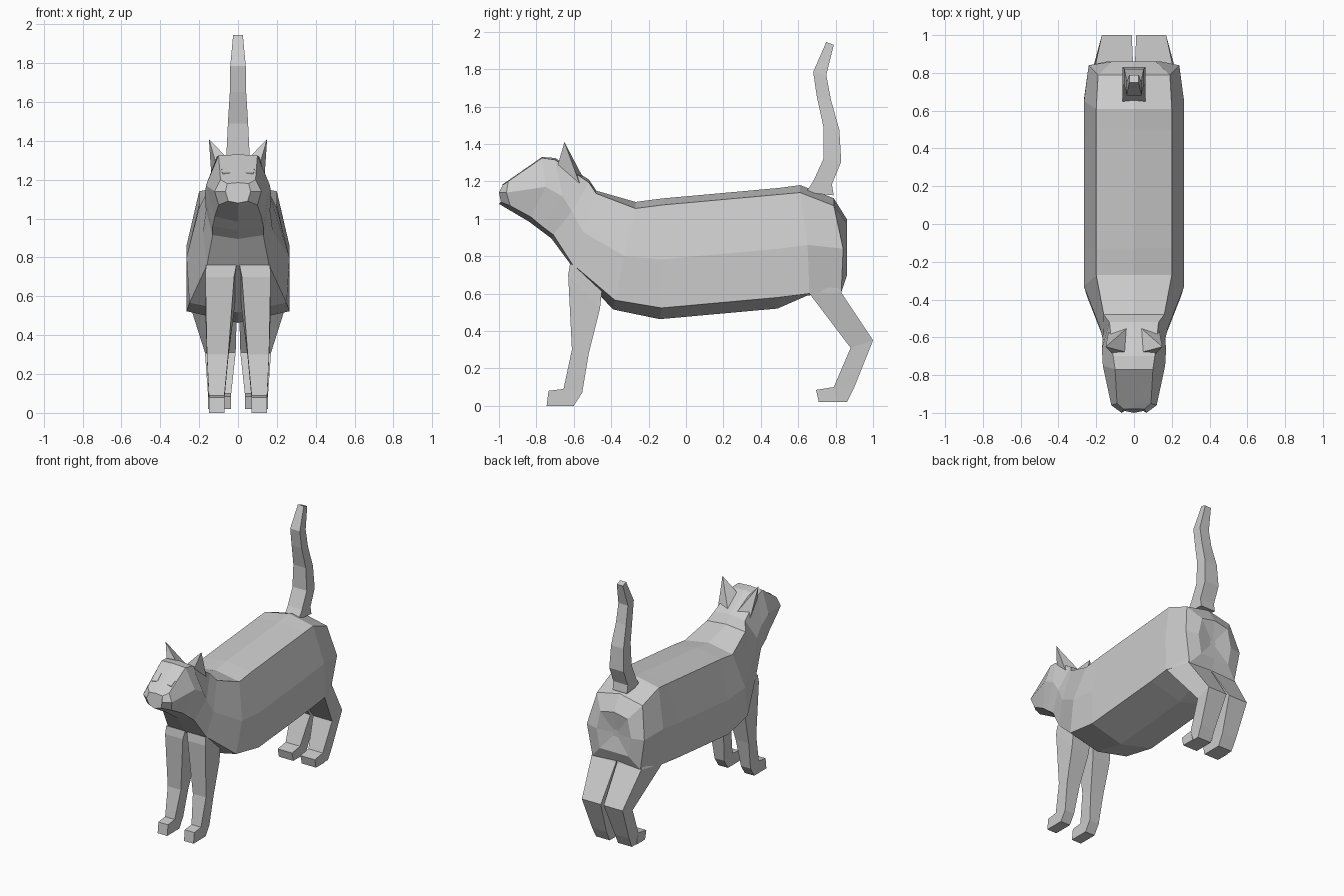
import bpy
import bmesh

if "Cube" in bpy.data.objects:
    bpy.data.objects.remove(bpy.data.objects["Cube"])

fur = bpy.data.materials.new("grey fur")
fur.diffuse_color = (0.6, 0.6, 0.6, 1)
fur.use_nodes = True
fur.node_tree.nodes["Principled BSDF"].inputs["Base Color"].default_value = fur.diffuse_color


def finish(bm, name):
    bmesh.ops.recalc_face_normals(bm, faces=bm.faces)
    mesh = bpy.data.meshes.new(name)
    bm.to_mesh(mesh)
    bm.free()
    mesh.materials.append(fur)
    obj = bpy.data.objects.new(name, mesh)
    bpy.context.collection.objects.link(obj)


def loft(name, rings):
    """Skin a list of equal-sized rings and close both ends."""
    bm = bmesh.new()
    loops = [[bm.verts.new(p) for p in ring] for ring in rings]
    n = len(loops[0])
    for a, b in zip(loops, loops[1:]):
        for i in range(n):
            j = (i + 1) % n
            bm.faces.new((a[i], a[j], b[j], b[i]))
    bm.faces.new(loops[0])
    bm.faces.new(loops[-1])
    finish(bm, name)


def section(rise, drop, upper, side, lower):
    """Symmetric eight-point ring; ridge and belly follow the corner points."""
    right = [upper, side, lower]
    left = [(-x, y, z) for x, y, z in reversed(right)]
    ridge = (0, upper[1], upper[2] + rise)
    belly = (0, lower[1] - .01, lower[2] - drop)
    return [ridge, *right, belly, *left]


# Head and neck, nose to chest
rings = [
    section(.005, .01, (.055, -.98, 1.18), (.065, -1, 1.14), (.05, -.99, 1.09)),
    section(.005, .02, (.09, -.95, 1.2), (.12, -.96, 1.14), (.1, -.94, 1.07)),
    section(.005, .025, (.1, -.77, 1.325), (.165, -.75, 1.17), (.12, -.83, 1.01)),
    section(.01, .02, (.11, -.7, 1.315), (.17, -.66, 1.12), (.13, -.77, .96)),
    section(.015, .02, (.13, -.52, 1.195), (.165, -.61, 1.04), (.13, -.71, .915)),
]
# Shoulders
rings.append(section(.015, 0, (.16, -.48, 1.135), (.18, -.55, .93), (.16, -.61, .76)))
rings.append(section(.035, .05, (.2, -.27, 1.055), (.265, -.33, .8), (.25, -.38, .565)))
# Trunk, rising gently to the rear
for y in (-.13, .22, .5):
    side_z = .795 + .09 * y
    rings.append(section(.035, .06, (.2, y, side_z + .29), (.265, y, side_z),
                         (.265, y, side_z - .26)))
# Hips and rump, with a small dent under the tail
rings.append(section(.04, .01, (.2, .61, 1.14), (.265, .65, .86), (.265, .66, .6)))
rump = section(.04, 0, (.19, .79, 1.07), (.24, .84, .84), (.2, .83, .605))
rings.append(rump)
for shrink, y in ((.6, .86), (.1, .84)):
    rings.append([(x * shrink, y, .83 + (z - .83) * shrink) for x, _, z in rump])
loft("body_and_head", rings)

# Tail: half width, front y, front z, depth
tail = [(.06, .64, 1.14, .15), (.06, .68, 1.2, .1), (.06, .735, 1.32, .095),
        (.052, .735, 1.49, .085), (.042, .7, 1.65, .075), (.04, .68, 1.785, .07),
        (.025, .75, 1.945, .04)]
loft("tail", [[(-w, y, z), (w, y, z), (w, y + d, z - .015), (-w, y + d, z - .015)]
              for w, y, z, d in tail])

# Legs: inner x, outer x, front edge (y, z), back edge (y, z)
legs = {}
legs["front"] = [(.008, .165, -.62, .76, -.44, .7), (.02, .168, -.63, .7, -.46, .52),
                 (.05, .16, -.61, .3, -.52, .28), (.07, .15, -.655, .09, -.555, .07),
                 (.07, .15, -.665, 0, -.6, 0)]
legs["hind"] = [(.004, .25, .68, .66, .81, .66), (.004, .262, .66, .6, .83, .605),
                (.012, .17, .88, .31, 1, .35), (.035, .155, .79, .1, .9, .1),
                (.035, .15, .79, .02, .86, .02)]


def leg_ring(s, inner, outer, fy, fz, by, bz):
    back = outer * .79 if outer > .2 else outer  # thighs narrow to the rear
    return [(s * inner, fy, fz), (s * outer, fy, fz), (s * back, by, bz), (s * inner, by, bz)]


for s, side in ((1, "right"), (-1, "left")):
    for name, rows in legs.items():
        loft(f"{name}_leg_{side}", [leg_ring(s, *row) for row in rows])
        # Paw: a block reaching forward from the ankle
        inner, outer, y, z = rows[-2][:4]
        floor = rows[-1][3]
        toe = y - (.09 if name == "front" else .08)
        outline = [(y, z), (y - .08, z - .01), (toe, floor), (y + .02, floor)]
        if name == "hind":
            outline[1] = (y - .095, z - .015)
        loft(f"{name}_paw_{side}", [[(s * x, py, pz) for py, pz in outline]
                                    for x in (inner, outer)])

    # Ear: leaning pyramid
    bm = bmesh.new()
    base = [bm.verts.new((s * x, y, z)) for x, y, z in
            ((.035, -.68, 1.29), (.115, -.685, 1.29), (.135, -.57, 1.19), (.03, -.545, 1.21))]
    tip = bm.verts.new((s * .15, -.65, 1.41))
    bm.faces.new(base)
    for k in range(4):
        bm.faces.new((base[k], base[(k + 1) % 4], tip))
    finish(bm, f"ear_{side}")

    # Eye: thin slanted plate lying on the face
    corners = ((.04, -.905), (.08, -.91), (.085, -.865), (.045, -.85))
    loft(f"eye_{side}", [[(s * x, y, 1.2 + (y + .95) * .69 + lift) for x, y in corners]
                         for lift in (-.003, .005)])
